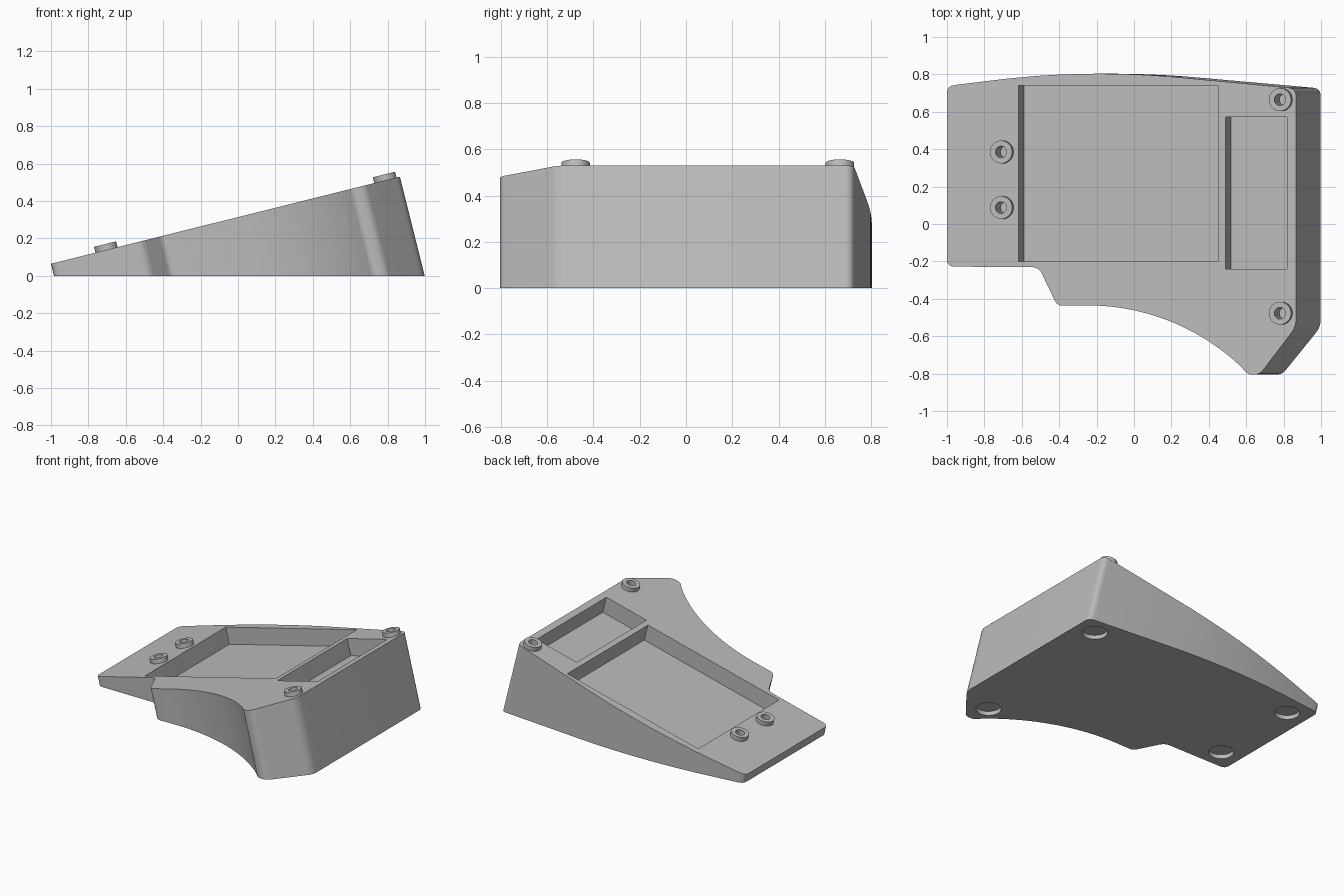
import bpy, bmesh, math
from mathutils import Vector, Matrix

if "Cube" in bpy.data.objects:
    bpy.data.objects.remove(bpy.data.objects["Cube"])

TILT = math.radians(14)
NORMAL = Vector((-math.sin(TILT), 0, math.cos(TILT)))

gray = bpy.data.materials.new("plain_gray")
gray.diffuse_color = (0.5, 0.5, 0.5, 1)
gray.use_nodes = True
gray.node_tree.nodes["Principled BSDF"].inputs["Base Color"].default_value = gray.diffuse_color


def top_z(x):
    return 0.314 + math.tan(TILT) * x


def on_top(x, y):
    return Vector((x, y, top_z(x)))


def make_object(name, bm):
    bmesh.ops.recalc_face_normals(bm, faces=bm.faces)
    mesh = bpy.data.meshes.new(name)
    bm.to_mesh(mesh)
    bm.free()
    mesh.materials.append(gray)
    ob = bpy.data.objects.new(name, mesh)
    bpy.context.collection.objects.link(ob)
    return ob


def rounded(points, steps=8):
    """Round each (x, y, radius) corner of a closed outline."""
    out = []
    for i, (x, y, r) in enumerate(points):
        p = Vector((x, y))
        if r == 0:
            out.append(p)
            continue
        before, after = Vector(points[i - 1][:2]), Vector(points[(i + 1) % len(points)][:2])
        a = p + (before - p).normalized() * r
        b = p + (after - p).normalized() * r
        n = steps * 2 if r > 0.2 else steps
        for k in range(n + 1):
            t = k / n
            out.append(a * (1 - t) ** 2 + p * 2 * t * (1 - t) + b * t * t)
    return out


def prism(name, pairs):
    """Closed solid between matching lower and upper loops."""
    bm = bmesh.new()
    low = [bm.verts.new(a) for a, b in pairs]
    high = [bm.verts.new(b) for a, b in pairs]
    bm.faces.new(low)
    bm.faces.new(high)
    for i in range(len(pairs)):
        j = (i + 1) % len(pairs)
        bm.faces.new((low[i], low[j], high[j], high[i]))
    return make_object(name, bm)


def cylinder(name, base, axis, radius, height, sides=40):
    bm = bmesh.new()
    turn = Vector((0, 0, 1)).rotation_difference(axis).to_matrix().to_4x4()
    place = Matrix.Translation(base + axis * height / 2) @ turn
    bmesh.ops.create_cone(bm, cap_ends=True, segments=sides, radius1=radius,
                          radius2=radius, depth=height, matrix=place)
    return make_object(name, bm)


def combine(target, tool, operation):
    mod = target.modifiers.new("combine", 'BOOLEAN')
    mod.operation, mod.solver, mod.object = operation, 'EXACT', tool
    bpy.context.view_layer.objects.active = target
    bpy.ops.object.modifier_apply(modifier=mod.name)
    bpy.data.objects.remove(tool)


# Wedge body: outline on the sloped top, carried down square to the slope
arc = [(-0.25 + 1.195 * math.sin(a), -1.63 + 1.195 * math.cos(a), 0)
       for a in (math.radians(45.5) * k / 20 for k in range(20))]
outline = rounded([(-1, -0.228, 0.04), (-0.51, -0.23, 0.04), (-0.41, -0.437, 0.03)] + arc
                  + [(0.61, -0.805, 0.02), (0.672, -0.805, 0.03), (0.866, -0.55, 0.04),
                     (0.866, 0.725, 0.04), (-0.25, 0.83, 0.5), (-1, 0.738, 0.04)])
pairs = []
for x, y in outline:
    z = top_z(x)
    pairs.append((Vector((x + z * math.tan(TILT), y, 0)), Vector((x, y, z))))
body = prism("wedge_body", pairs)

# Rectangular recesses sunk into the slope
for x0, x1, y0, y1 in ((-0.618, 0.45, -0.2, 0.74), (0.49, 0.817, -0.24, 0.572)):
    corners = [on_top(x, y) for x, y in ((x0, y0), (x1, y0), (x1, y1), (x0, y1))]
    cutter = prism("recess_cutter", [(c - NORMAL * 0.122, c + NORMAL * 0.1) for c in corners])
    combine(body, cutter, 'DIFFERENCE')

# Raised standoffs with blind screw holes
for x, y in ((-0.703, 0.385), (-0.703, 0.088), (0.788, 0.665), (0.788, -0.477)):
    p = on_top(x, y)
    combine(body, cylinder("standoff", p - NORMAL * 0.02, NORMAL, 0.061, 0.052), 'UNION')
    combine(body, cylinder("screw_hole", p - NORMAL * 0.08, NORMAL, 0.031, 0.2), 'DIFFERENCE')

# Shallow round foot pockets in the base
for x, y in ((0.845, 0.6), (0.735, -0.635), (-0.826, 0.605), (-0.826, -0.08)):
    foot = cylinder("foot_pocket", Vector((x, y, -0.1)), Vector((0, 0, 1)), 0.085, 0.13)
    combine(body, foot, 'DIFFERENCE')

bpy.ops.object.select_all(action='DESELECT')
body.select_set(True)
bpy.context.view_layer.objects.active = body
bpy.ops.object.shade_smooth_by_angle(angle=math.radians(30))
